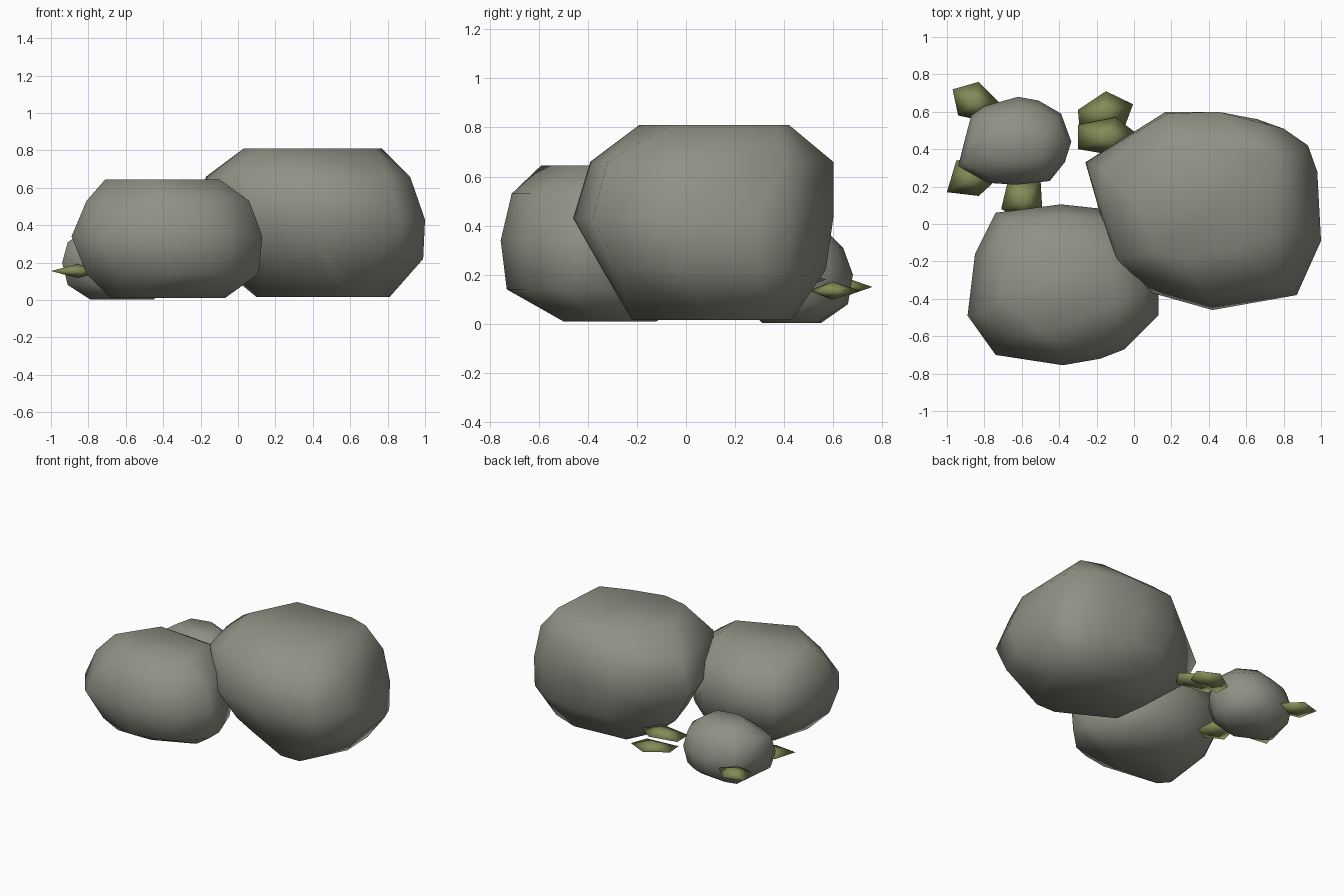
import bpy
import bmesh

cube = bpy.data.objects.get("Cube")
if cube:
    bpy.data.objects.remove(cube, do_unlink=True)


def material(name, rgb):
    m = bpy.data.materials.new(name)
    m.use_nodes = True
    m.diffuse_color = (*rgb, 1)
    m.node_tree.nodes["Principled BSDF"].inputs["Base Color"].default_value = (*rgb, 1)
    return m


stone = material("grey stone", (0.28, 0.285, 0.235))
olive = material("olive leaf", (0.23, 0.26, 0.095))


def finish(name, bm, mat):
    bmesh.ops.recalc_face_normals(bm, faces=bm.faces)
    for f in bm.faces:
        f.smooth = True
    mesh = bpy.data.meshes.new(name)
    bm.to_mesh(mesh)
    bm.free()
    mesh.materials.append(mat)
    bpy.context.collection.objects.link(bpy.data.objects.new(name, mesh))


def fit(outline, x0, x1, y0, y1):
    """The outline squeezed into the given bounds."""
    xs, ys = zip(*outline)
    return [(x0 + (x - min(xs)) / (max(xs) - min(xs)) * (x1 - x0),
             y0 + (y - min(ys)) / (max(ys) - min(ys)) * (y1 - y0))
            for x, y in outline]


def boulder(name, rings):
    """Faceted hull around rings of points, each given as (height, points)."""
    bm = bmesh.new()
    for z, ring in rings:
        for x, y in ring:
            bm.verts.new((x, y, z))
    hull = bmesh.ops.convex_hull(bm, input=bm.verts[:])
    inside = {g for g in hull["geom_interior"] if isinstance(g, bmesh.types.BMVert)}
    bmesh.ops.delete(bm, geom=list(inside), context='VERTS')
    bmesh.ops.dissolve_limit(bm, angle_limit=0.02, verts=bm.verts[:], edges=bm.edges[:])
    finish(name, bm, stone)


def leaf(name, z, outline, thick=0.037):
    """Thin faceted lozenge: an outline with a peak above and below."""
    bm = bmesh.new()
    rim = [bm.verts.new((x, y, z)) for x, y in outline]
    cx = sum(p[0] for p in outline) / len(outline)
    cy = sum(p[1] for p in outline) / len(outline)
    for dz in (thick, -thick):
        tip = bm.verts.new((cx, cy, z + dz))
        for i in range(len(rim)):
            bm.faces.new((rim[i - 1], rim[i], tip))
    finish(name, bm, olive)


# Large boulder
girth = [(-.26, .33), (.17, .6), (.42, .6), (.66, .56), (.8, .51), (.93, .42),
         (.98, .28), (1, -.09), (.87, -.38), (.42, -.46), (.1, -.37),
         (-.09, -.19), (-.18, .05)]
boulder("large_boulder", [
    (.015, [(.1, .2), (.13, -.02), (.5, -.22), (.65, -.22), (.81, .1),
            (.8, .35), (.6, .43), (.2, .4)]),
    (.22, fit(girth, -.15, .99, -.34, .57)),
    (.43, girth),
    (.66, [(-.17, .3), (-.16, .1), (-.09, -.19), (.02, -.25), (.4, -.39),
           (.8, -.32), (.92, -.05), (.89, .4), (.72, .53), (.45, .6), (.18, .59)]),
    (.81, [(.03, .09), (.19, .41), (.62, .42), (.77, .37), (.74, -.06),
           (.55, -.13), (.3, -.19), (.12, -.15)])])

# Front boulder
girth = [(-.74, .06), (-.39, .105), (-.16, .08), (.03, -.08), (.13, -.36),
         (.13, -.49), (-.05, -.67), (-.18, -.72), (-.38, -.755),
         (-.74, -.7), (-.89, -.49), (-.85, -.16)]
softer = [p for p in girth if p != (-.74, -.7)] + [(-.71, -.64)]
boulder("front_boulder", [
    (.01, [(-.68, -.43), (-.62, -.5), (-.35, -.5), (-.07, -.38),
           (-.07, -.2), (-.3, -.12), (-.6, -.15)]),
    (.14, fit(softer, -.81, .11, -.73, .04)),
    (.34, girth),
    (.53, fit(softer, -.81, .06, -.71, .05)),
    (.645, [(-.13, -.17), (-.1, -.43), (-.48, -.59), (-.71, -.4), (-.53, -.13)])])

# Small boulder
girth = [(-.62, .68), (-.51, .66), (-.39, .59), (-.335, .44), (-.37, .33),
         (-.45, .23), (-.63, .21), (-.78, .22), (-.94, .31), (-.91, .43),
         (-.87, .58), (-.8, .63)]
boulder("small_boulder", [
    (.003, [(-.79, .4), (-.78, .53), (-.7, .55), (-.5, .53), (-.45, .4), (-.6, .31)]),
    (.08, fit(girth, -.91, -.37, .24, .66)),
    (.2, girth),
    (.31, fit(girth, -.91, -.36, .24, .64)),
    (.4, [(-.77, .4), (-.74, .52), (-.6, .55), (-.48, .48), (-.5, .36), (-.65, .33)])])

# Leaves scattered around the small boulder
leaf("back_right_leaf", .15,
     [(-.97, .72), (-.83, .76), (-.72, .65), (-.8, .55), (-.94, .58)])
leaf("right_leaf", .155,
     [(-1, .17), (-.83, .15), (-.72, .25), (-.8, .35), (-.95, .34)])
leaf("front_leaf", .12,
     [(-.67, .25), (-.5, .24), (-.49, .07), (-.59, .02), (-.71, .08)])
leaf("back_left_leaf", .135,
     [(-.3, .61), (-.15, .71), (-.005, .64), (-.05, .52), (-.29, .5)])
leaf("left_leaf", .18,
     [(-.3, .53), (-.1, .57), (.02, .48), (-.06, .36), (-.3, .4)])
